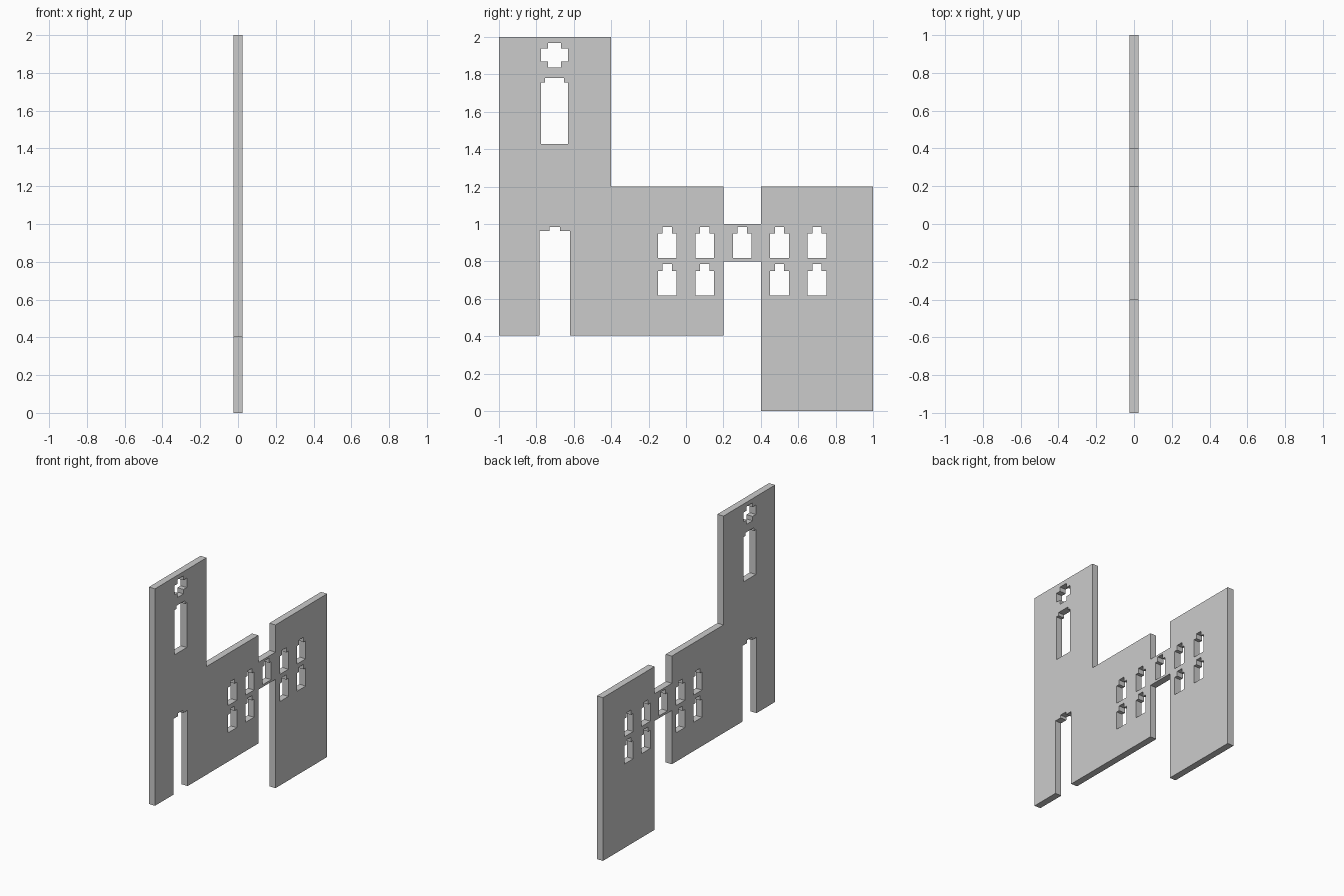
import bpy, bmesh
from math import radians

if "Cube" in bpy.data.objects:
    bpy.data.objects.remove(bpy.data.objects["Cube"])

THICKNESS = 0.05


def stepped(cy, half, z0, shoulder, step, top):
    """Opening with a narrower raised step at its head, as (y, z) points."""
    return [(cy - half, z0), (cy - half, shoulder), (cy - step, shoulder), (cy - step, top),
            (cy + step, top), (cy + step, shoulder), (cy + half, shoulder), (cy + half, z0)]


def plate(name, loops):
    """Flat sheet in the YZ plane: the first loop is the outline, the rest are holes."""
    curve = bpy.data.curves.new(name, 'CURVE')
    curve.dimensions = '2D'
    curve.fill_mode = 'BOTH'
    curve.extrude = THICKNESS / 2
    for loop in loops:
        spline = curve.splines.new('POLY')
        spline.points.add(len(loop) - 1)
        for point, (y, z) in zip(spline.points, loop):
            point.co = (y, z, 0, 1)
        spline.use_cyclic_u = True
    obj = bpy.data.objects.new(name, curve)
    bpy.context.collection.objects.link(obj)
    obj.rotation_euler = (radians(90), 0, radians(90))
    bpy.ops.object.select_all(action='DESELECT')
    obj.select_set(True)
    bpy.context.view_layer.objects.active = obj
    bpy.ops.object.convert(target='MESH')
    bpy.ops.object.transform_apply(location=False, rotation=True, scale=False)
    obj = bpy.context.object
    # Weld caps to the rim
    bm = bmesh.new()
    bm.from_mesh(obj.data)
    bmesh.ops.remove_doubles(bm, verts=bm.verts, dist=1e-4)
    bmesh.ops.recalc_face_normals(bm, faces=bm.faces)
    for face in bm.faces:
        face.smooth = False
    bm.to_mesh(obj.data)
    bm.free()
    return obj


# Wall silhouette: tower with open doorway, low hall, bridge, right block
doorway = stepped(-0.702, 0.082, 0.405, 0.962, 0.029, 0.983)
doorway[0] = (doorway[0][0], 0.405)
outline = [(-1, 0.405), *doorway, (0.2, 0.405), (0.2, 0.8), (0.4, 0.8), (0.4, 0), (1, 0),
           (1, 1.2), (0.4, 1.2), (0.4, 1), (0.2, 1), (0.2, 1.2), (-0.4, 1.2), (-0.4, 2), (-1, 2)]

# Tower openings: tall window and cross
tall_window = stepped(-0.703, 0.072, 1.428, 1.757, 0.05, 1.78)
cy, cz = -0.703, 1.903
quarter = [(0.072, 0.034), (0.034, 0.034), (0.034, 0.066)]
cross = []
for sy, sz, pts in ((1, 1, quarter), (-1, 1, quarter[::-1]),
                    (-1, -1, quarter), (1, -1, quarter[::-1])):
    cross += [(cy + sy * y, cz + sz * z) for y, z in pts]

# Two rows of small windows; the bridge has only the upper one
windows = [stepped(y, 0.05, z, z + 0.133, 0.025, z + 0.168)
           for z, row in ((0.817, (-0.1, 0.1, 0.3, 0.5, 0.7)),
                          (0.617, (-0.1, 0.1, 0.5, 0.7)))
           for y in row]

plate("castle_wall", [outline, tall_window, cross, *windows])
